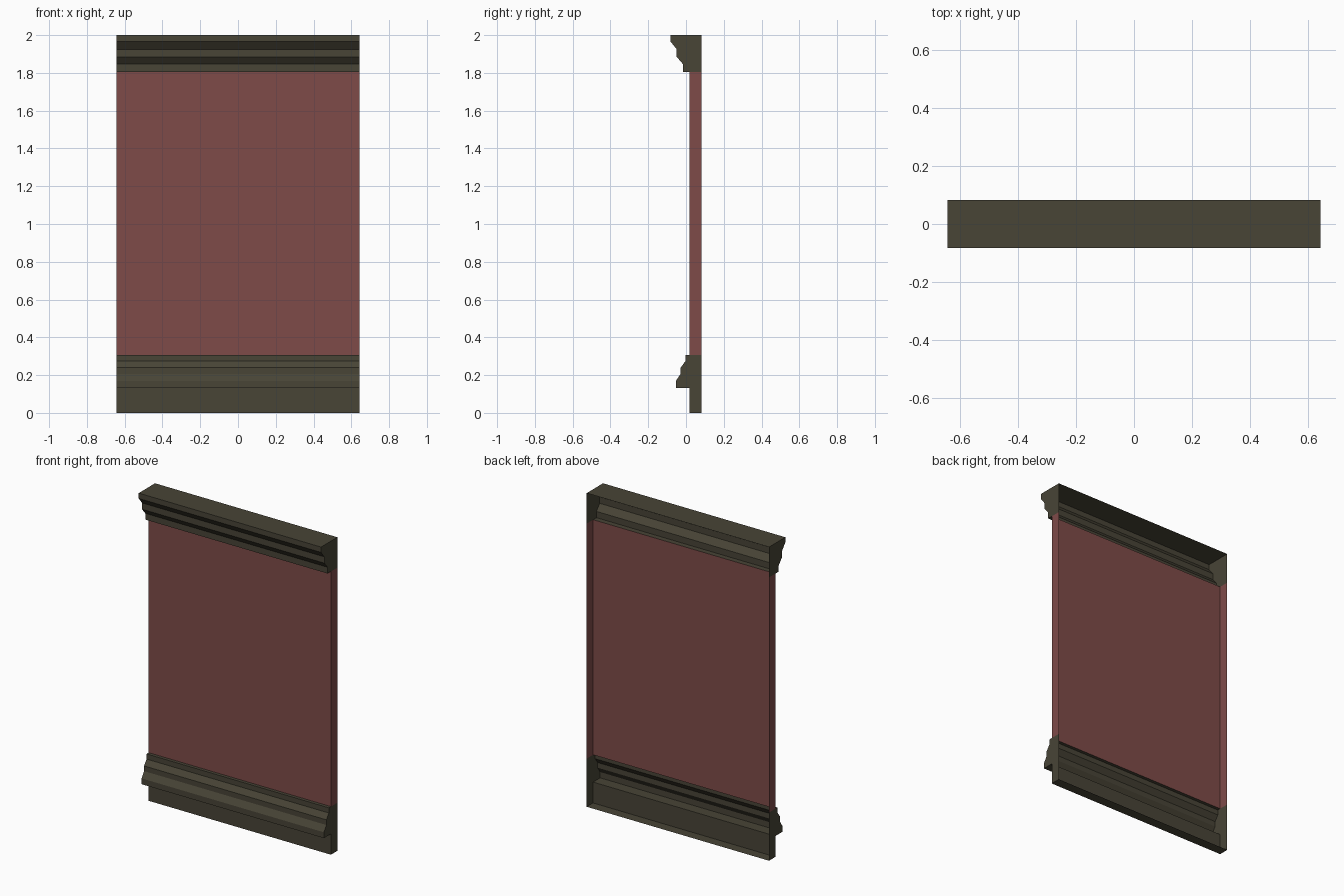
import bpy, bmesh

if "Cube" in bpy.data.objects:
    bpy.data.objects.remove(bpy.data.objects["Cube"])

HALF = 0.643     # half the wall width
BACK = 0.082     # open rear plane
FACE = 0.018     # front plane of the wall


def material(name, rgb):
    m = bpy.data.materials.new(name)
    m.diffuse_color = (*rgb, 1.0)
    m.use_nodes = True
    m.node_tree.nodes["Principled BSDF"].inputs["Base Color"].default_value = m.diffuse_color
    return m


def shell(name, outline, open_edges, mat):
    """Extrude a closed (y, z) outline along x, leaving the listed edges open."""
    bm = bmesh.new()
    left = [bm.verts.new((-HALF, y, z)) for y, z in outline]
    right = [bm.verts.new((HALF, y, z)) for y, z in outline]
    n = len(outline)
    for i in range(n):
        j = (i + 1) % n
        if i not in open_edges:
            bm.faces.new((left[i], left[j], right[j], right[i]))
    # End caps; the outline runs from the rear top, over the front, to the rear bottom
    bm.faces.new(left[::-1])
    bm.faces.new(right)
    bm.normal_update()
    if bm.faces[:][-1].normal.x < 0:
        bmesh.ops.reverse_faces(bm, faces=bm.faces[:])
    me = bpy.data.meshes.new(name)
    bm.to_mesh(me)
    bm.free()
    me.materials.append(mat)
    bpy.context.collection.objects.link(bpy.data.objects.new(name, me))


red = material("dull_red", (0.21, 0.07, 0.066))
olive = material("dark_olive", (0.065, 0.058, 0.037))

# Stepped cornice: open at the back and where it meets the panel
shell("cornice", [
    (BACK, 2.0), (-0.082, 2.0), (-0.082, 1.966), (-0.049, 1.925),
    (-0.049, 1.885), (-0.016, 1.846), (-0.016, 1.806), (FACE, 1.806),
    (BACK, 1.806),
], {7, 8}, olive)

# Wall panel: front sheet and ends only
shell("wall_panel", [
    (BACK, 1.806), (FACE, 1.806), (FACE, 0.307), (BACK, 0.307),
], {0, 2, 3}, red)

# Base moulding above a recessed plinth: open at the back and under the panel
shell("base_moulding", [
    (BACK, 0.307), (FACE, 0.307), (-0.003, 0.307), (-0.003, 0.274),
    (-0.028, 0.24), (-0.028, 0.207), (-0.053, 0.17), (-0.053, 0.133),
    (FACE, 0.133), (FACE, 0.0), (BACK, 0.0),
], {0, 10}, olive)
